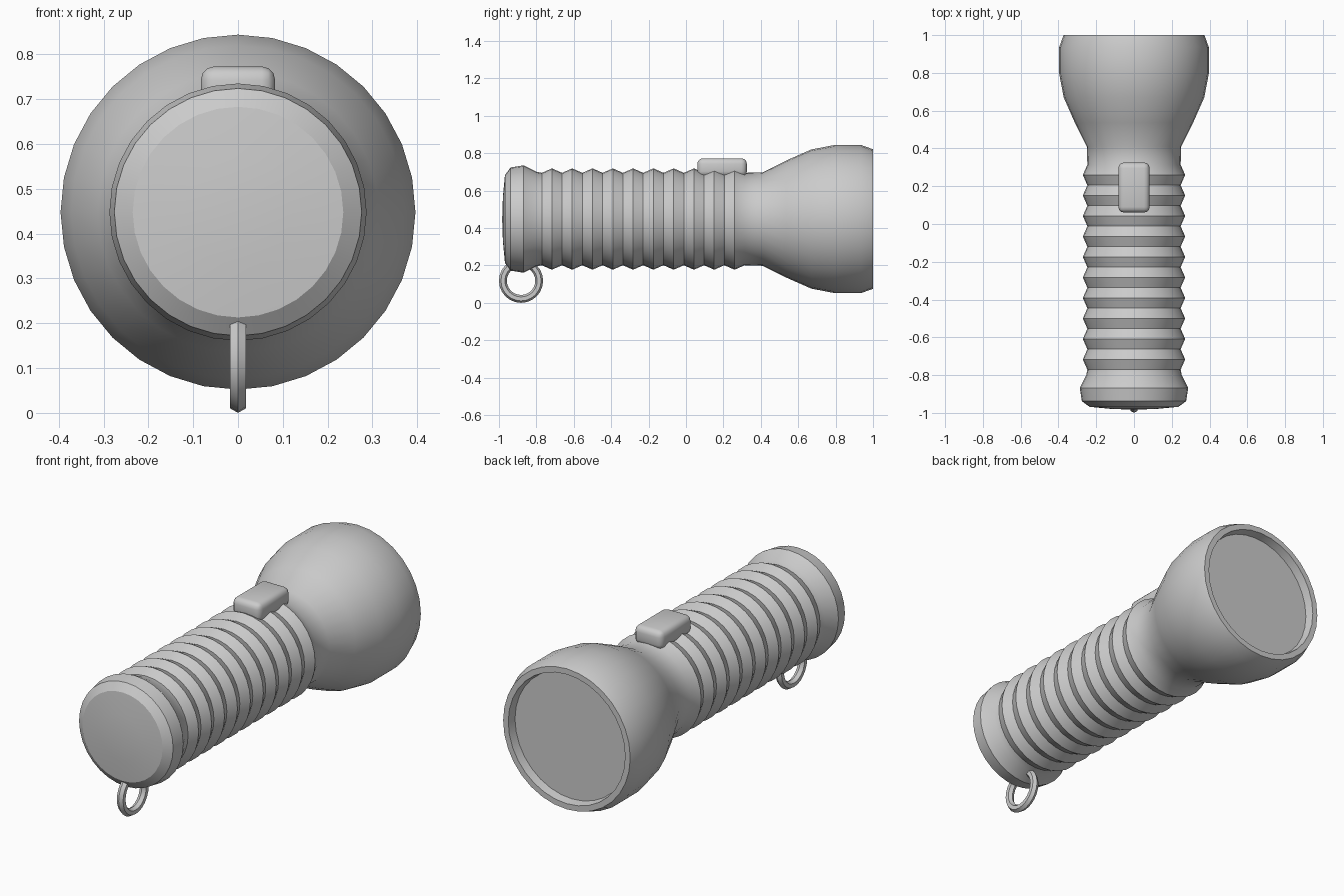
import bpy, bmesh, math
from mathutils import Matrix

if "Cube" in bpy.data.objects:
    bpy.data.objects.remove(bpy.data.objects["Cube"])

AXIS_Z = 0.448
SIDES = 32


def smooth(obj, angle=30):
    bpy.ops.object.select_all(action='DESELECT')
    obj.select_set(True)
    bpy.context.view_layer.objects.active = obj
    bpy.ops.object.shade_smooth_by_angle(angle=math.radians(angle))


def finish(bm, name, angle=30):
    bmesh.ops.recalc_face_normals(bm, faces=bm.faces)
    mesh = bpy.data.meshes.new(name)
    bm.to_mesh(mesh)
    bm.free()
    obj = bpy.data.objects.new(name, mesh)
    bpy.context.collection.objects.link(obj)
    smooth(obj, angle)
    return obj


def lathe(name, profile, angle=30):
    """Revolve (y, radius) points around the torch axis."""
    bm = bmesh.new()
    verts = [bm.verts.new((0, y, AXIS_Z + r)) for y, r in profile]
    edges = [bm.edges.new(pair) for pair in zip(verts, verts[1:])]
    bmesh.ops.spin(bm, geom=verts + edges, cent=(0, 0, AXIS_Z), axis=(0, 1, 0),
                   angle=2 * math.pi, steps=SIDES, use_merge=True)
    bmesh.ops.remove_doubles(bm, verts=bm.verts, dist=1e-4)
    return finish(bm, name, angle)


# Body: tail cap, ten grip ridges, flared head and rim
tail = [(-0.983, 0), (-0.979, 0.12), (-0.968, 0.235), (-0.938, 0.276),
        (-0.868, 0.287), (-0.80, 0.253)]
grip = [(-0.771, 0.247)]
pitch = 0.1085
for i in range(10):
    y = -0.717 + i * pitch
    grip += [(y, 0.271), (y + pitch / 2, 0.247)]
head = [(0.41, 0.25), (0.536, 0.313), (0.67, 0.372), (0.795, 0.396),
        (0.936, 0.396), (1.0, 0.373), (1.0, 0.343), (0.955, 0.335)]
lathe("torch_body", tail + grip + head)

# Lens recessed behind the rim
lathe("lens", [(0.955, 0.336), (0.955, 0)])

# Switch: rounded block on top of the grip
bm = bmesh.new()
bmesh.ops.create_cube(bm, size=1, matrix=Matrix.Translation((0, 0.193, 0.723))
                      @ Matrix.Diagonal((0.166, 0.265, 0.1, 1)))
bmesh.ops.bevel(bm, geom=bm.edges[:], offset=0.03, segments=3, profile=0.5,
                affect='EDGES')
finish(bm, "switch", 40)

# Hanging ring under the tail cap
bpy.ops.mesh.primitive_torus_add(major_segments=24, minor_segments=6,
                                 major_radius=0.097, minor_radius=0.021,
                                 location=(0, -0.882, 0.118),
                                 rotation=(0, math.pi / 2, 0))
ring = bpy.context.object
ring.name = "hanging_ring"
smooth(ring)
